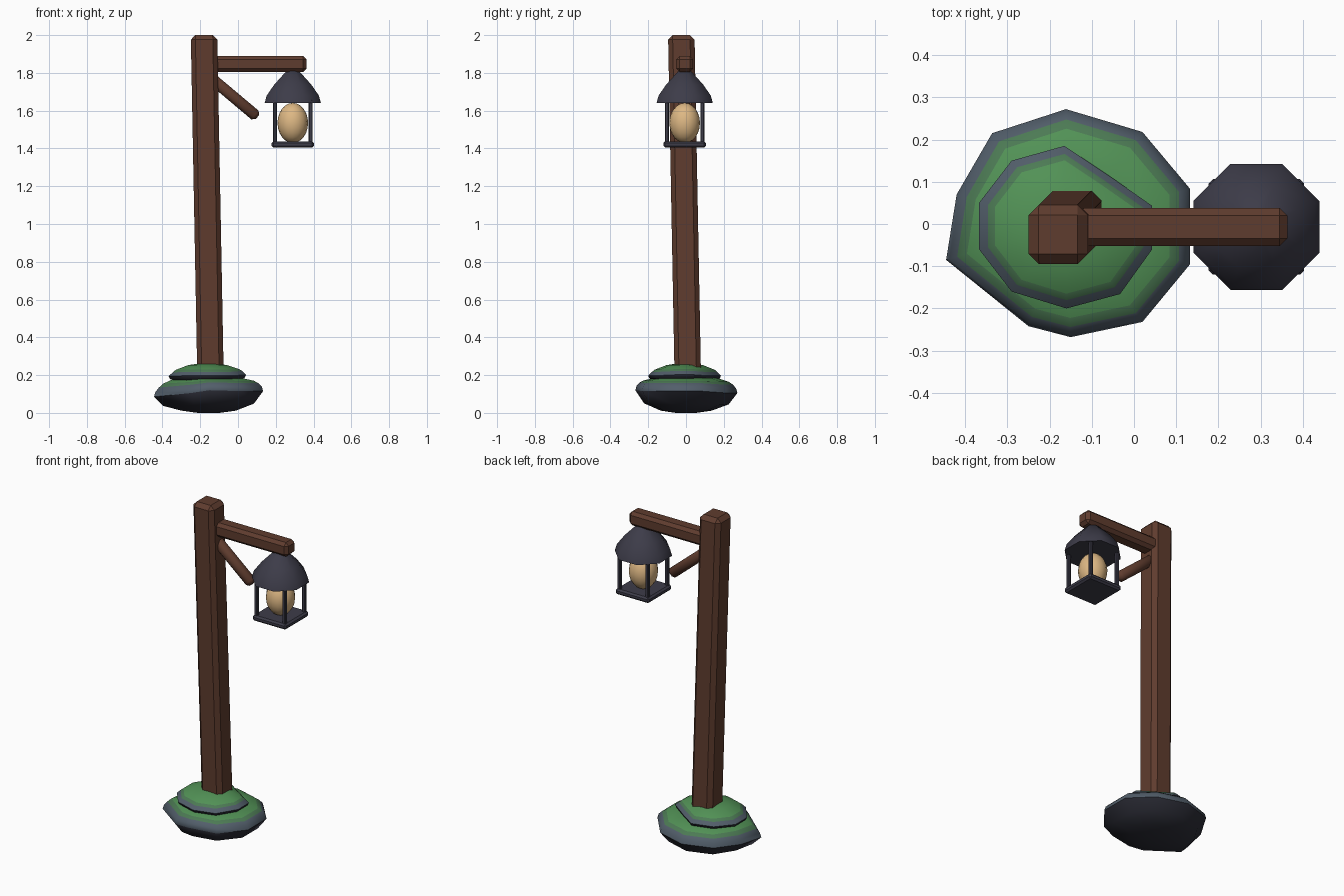
import bpy, bmesh, math
from mathutils import Vector, Matrix

if "Cube" in bpy.data.objects:
    bpy.data.objects.remove(bpy.data.objects["Cube"])


def material(name, rgb):
    lin = [((c / 255 + 0.055) / 1.055) ** 2.4 if c > 10 else c / 3295 for c in rgb]
    m = bpy.data.materials.new(name)
    m.diffuse_color = (*lin, 1)
    m.use_nodes = True
    m.node_tree.nodes["Principled BSDF"].inputs["Base Color"].default_value = m.diffuse_color
    return m


WOOD = material("brown wood", (95, 60, 46))
IRON = material("dark iron", (61, 60, 73))
GLOW = material("warm glow", (222, 184, 132))
MOSS = material("moss green", (82, 146, 86))
SHADE = material("dull moss", (76, 122, 84))
STONE = material("grey stone", (82, 94, 106))
DARK = material("dark stone", (45, 46, 56))


def finish(name, bm, mats, smooth=None):
    bmesh.ops.recalc_face_normals(bm, faces=bm.faces)
    me = bpy.data.meshes.new(name)
    bm.to_mesh(me)
    bm.free()
    for m in mats:
        me.materials.append(m)
    ob = bpy.data.objects.new(name, me)
    bpy.context.collection.objects.link(ob)
    if smooth:
        bpy.ops.object.select_all(action='DESELECT')
        ob.select_set(True)
        bpy.context.view_layer.objects.active = ob
        bpy.ops.object.shade_smooth_by_angle(angle=math.radians(smooth))
    return ob


def box(name, size, matrix, bevel, mat, smooth=None):
    """Chamfered box placed by a matrix."""
    bm = bmesh.new()
    bmesh.ops.create_cube(bm, size=1, matrix=Matrix.Diagonal((*size, 1)))
    bmesh.ops.bevel(bm, geom=bm.edges[:], offset=bevel, segments=1, affect='EDGES')
    bm.transform(matrix)
    return finish(name, bm, [mat], smooth)


def loft(name, rings, bands, mats, smooth):
    """Skin a stack of closed rings; bands gives the material of each strip."""
    bm = bmesh.new()
    loops = [[bm.verts.new(p) for p in r] for r in rings]
    n = len(loops[0])
    bm.faces.new(loops[0]).material_index = bands[0]
    bm.faces.new(loops[-1]).material_index = bands[-1]
    for a, b, k in zip(loops, loops[1:], bands):
        for i in range(n):
            j = (i + 1) % n
            bm.faces.new((a[i], a[j], b[j], b[i])).material_index = k
    return finish(name, bm, mats, smooth)


def mound(name, outline, centre, profile, bands):
    """Irregular stone: scaled outline rings, rim heights shifted per corner."""
    cx, cy = centre
    rings = [[(cx + (x - cx) * s, cy + (y - cy) * s, z + dz * w)
              for x, y, dz in outline] for s, z, w in profile]
    return loft(name, rings, bands, [DARK, STONE, SHADE, MOSS], 50)


# mossy base stones
mound("lower_mound",
      [(-.161, .272, 0), (.02, .218, 0), (.133, .083, .01), (.133, -.095, .01),
       (.02, -.232, .01), (-.15, -.268, .015), (-.25, -.242, 0),
       (-.445, -.085, -.02), (-.42, .07, -.01), (-.336, .215, 0)],
      (-.155, 0),
      [(.2, .0, 0), (.5, .012, 0), (.83, .045, .4), (1, .105, 1), (.975, .13, 1),
       (.91, .15, .8), (.83, .165, .5), (.6, .185, 0), (.2, .19, 0)],
      [0, 0, 0, 1, 1, 2, 3, 3])
mound("upper_mound",
      [(-.165, .185, 0), (-.06, .115, 0), (.043, .043, .005), (.043, -.06, .005),
       (-.033, -.166, 0), (-.16, -.2, 0), (-.29, -.16, 0), (-.367, -.06, -.003),
       (-.367, .05, -.003), (-.29, .15, 0)],
      (-.16, -.005),
      [(.4, .155, 0), (.8, .165, 0), (.97, .183, 1), (1, .197, 1), (.9, .217, 1),
       (.82, .229, .5), (.5, .253, 0), (.2, .262, 0)],
      [0, 0, 0, 1, 2, 3, 3])

# slightly leaning post
lean = Matrix.Translation((-.1615, -.0065, 1.03))
lean[0][2] = lean[1][2] = -.019
box("post", (.14, .14, 1.94), lean, .024, WOOD)

# arm and brace
box("arm", (.52, .09, .085), Matrix.Translation((.103, -.007, 1.847)), .018, WOOD)
a, b = Vector((-.16, -.01, 1.787)), Vector((.103, -.01, 1.566))
rot = (b - a).to_track_quat('X', 'Y').to_matrix().to_4x4()
box("brace", ((b - a).length, .06, .06), Matrix.Translation((a + b) / 2) @ rot,
    .017, WOOD, 50)

# lantern
LX, LY = .29, -.007


def octagon(r, z):
    c = r / math.cos(math.pi / 8)
    return [(LX + c * math.cos((i + .5) * math.pi / 4),
             LY + c * math.sin((i + .5) * math.pi / 4), z) for i in range(8)]


loft("lantern_roof",
     [octagon(r, z) for r, z in [(.13, 1.64), (.149, 1.64), (.138, 1.68),
                                 (.098, 1.738), (.035, 1.808), (.02, 1.812)]],
     [0] * 5, [IRON], 50)
box("lantern_floor", (.226, .226, .034), Matrix.Translation((LX, LY, 1.421)), .01, IRON)
for i, (sx, sy) in enumerate([(-1, -1), (1, -1), (1, 1), (-1, 1)]):
    box(f"lantern_bar_{i + 1}", (.021, .021, .24),
        Matrix.Translation((LX + sx * .094, LY + sy * .094, 1.54)), .004, IRON)

# glowing light
bm = bmesh.new()
bmesh.ops.create_uvsphere(bm, u_segments=16, v_segments=12, radius=1)
bm.transform(Matrix.Translation((LX, LY, 1.535)) @ Matrix.Diagonal((.081, .081, .106, 1)))
finish("light", bm, [GLOW], 60)
